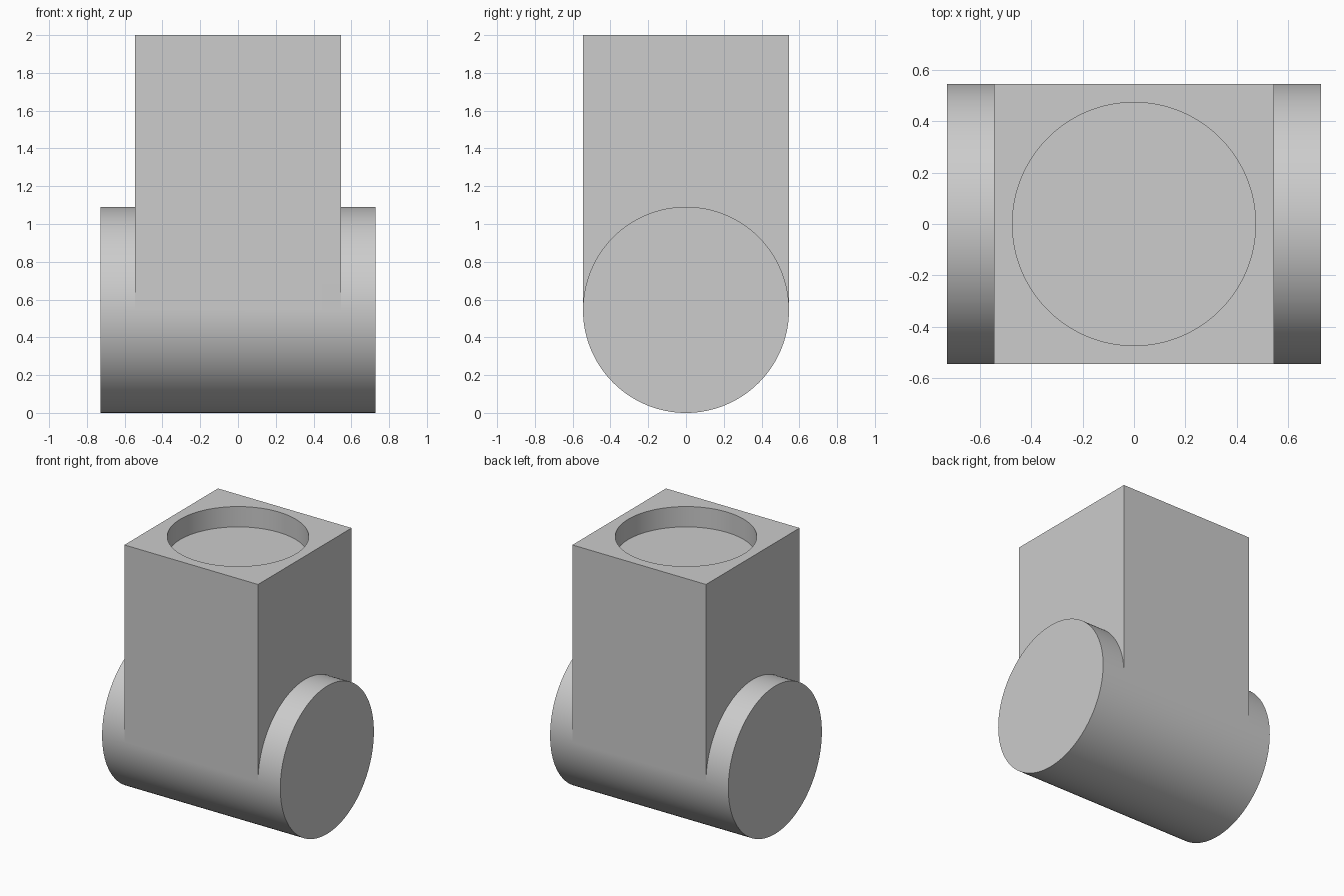
import bpy
import math

cube = bpy.data.objects.get("Cube")
if cube:
    bpy.data.objects.remove(cube, do_unlink=True)

R = 6 / 11            # barrel radius and half width of the block
HALF_LENGTH = 8 / 11  # half length of the barrel
TOP = 2.0
BORE_RADIUS = 0.473
BORE_DEPTH = 0.15

grey = bpy.data.materials.new("light_grey")
grey.use_nodes = True
colour = (0.604, 0.604, 0.604, 1)
grey.diffuse_color = colour
grey.node_tree.nodes["Principled BSDF"].inputs["Base Color"].default_value = colour


def cylinder(name, radius, depth, location, rotation=(0, 0, 0)):
    bpy.ops.mesh.primitive_cylinder_add(vertices=128, radius=radius, depth=depth,
                                        location=location, rotation=rotation)
    obj = bpy.context.object
    obj.name = name
    bpy.ops.object.transform_apply(location=True, rotation=True, scale=True)
    obj.data.materials.append(grey)
    return obj


def combine(target, tool, operation):
    mod = target.modifiers.new(operation.lower(), 'BOOLEAN')
    mod.operation = operation
    mod.solver = 'EXACT'
    mod.object = tool
    bpy.ops.object.select_all(action='DESELECT')
    target.select_set(True)
    bpy.context.view_layer.objects.active = target
    bpy.ops.object.modifier_apply(modifier=mod.name)
    bpy.data.objects.remove(tool, do_unlink=True)


# Horizontal barrel
body = cylinder("valve_body", R, 2 * HALF_LENGTH, (0, 0, R), (0, math.pi / 2, 0))

# Square block rising tangentially from the barrel
bpy.ops.mesh.primitive_cube_add(size=1, location=(0, 0, (TOP + R) / 2))
block = bpy.context.object
block.name = "block"
block.scale = (2 * R, 2 * R, TOP - R)
bpy.ops.object.transform_apply(location=True, rotation=True, scale=True)
block.data.materials.append(grey)
combine(body, block, 'UNION')

# Shallow round recess in the top
bore = cylinder("bore", BORE_RADIUS, 2 * BORE_DEPTH, (0, 0, TOP))
combine(body, bore, 'DIFFERENCE')

# Smooth barrel and recess walls, crisp edges elsewhere
bpy.ops.object.shade_smooth_by_angle(angle=math.radians(10))
